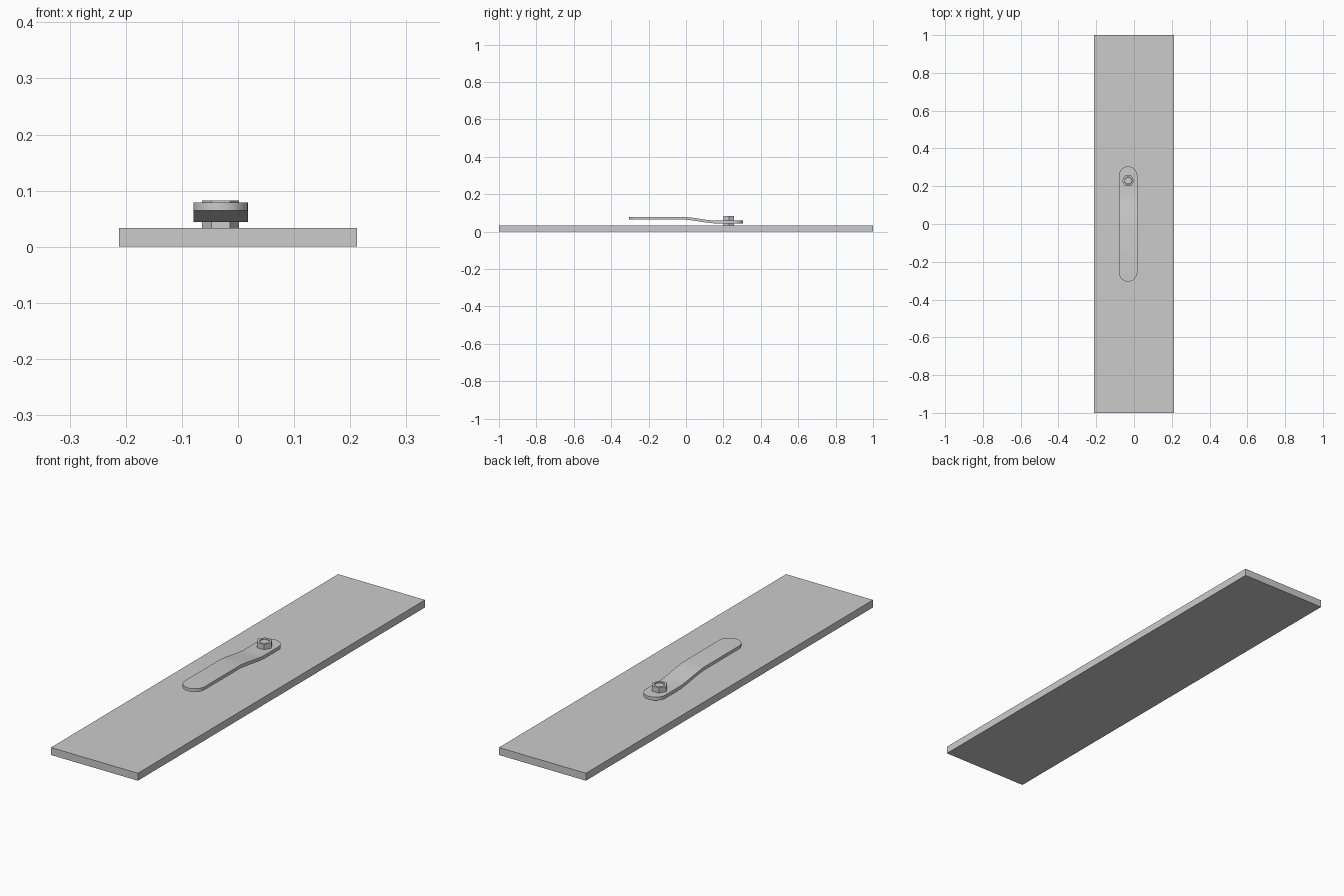
import bpy, bmesh
from math import sin, cos, pi, sqrt

if "Cube" in bpy.data.objects:
    bpy.data.objects.remove(bpy.data.objects["Cube"])

CX, BOLT_Y = -0.031, 0.229


def finish(name, bm, smooth=False):
    bmesh.ops.recalc_face_normals(bm, faces=bm.faces)
    me = bpy.data.meshes.new(name)
    bm.to_mesh(me)
    bm.free()
    ob = bpy.data.objects.new(name, me)
    bpy.context.collection.objects.link(ob)
    if smooth:
        bpy.context.view_layer.objects.active = ob
        ob.select_set(True)
        bpy.ops.object.shade_smooth_by_angle(angle=0.5)
        ob.select_set(False)
    return ob


def ring(bm, n, r, z):
    return [bm.verts.new((CX + r * cos(2 * pi * i / n), BOLT_Y + r * sin(2 * pi * i / n), z))
            for i in range(n)]


def bridge(bm, a, b):
    n = len(a)
    for i in range(n):
        bm.faces.new((a[i], a[(i + 1) % n], b[(i + 1) % n], b[i]))


def prism(name, n, r, z0, z1, smooth=False):
    bm = bmesh.new()
    a, b = ring(bm, n, r, z0), ring(bm, n, r, z1)
    bridge(bm, a, b)
    bm.faces.new(a)
    bm.faces.new(b)
    return finish(name, bm, smooth)


# base plate
bm = bmesh.new()
bmesh.ops.create_cube(bm, size=1)
for v in bm.verts:
    v.co = (v.co.x * 0.424, v.co.y * 2, (v.co.z + 0.5) * 0.033)
finish("base_plate", bm)

# cranked arm: rows across the width, rounded ends, gentle step down to the bolt
R, L, THICK = 0.0485, 0.305, 0.0145


def arm_top(y):
    t = min(max((y + 0.01) / 0.16, 0), 1)
    s = t * t * (3 - 2 * t) * 0.4 + t * 0.6
    return 0.079 - 0.0205 * s


cap = [L - R + R * sin(pi / 2 * i / 10) for i in range(11)]
ys = sorted([-y for y in cap] + [-0.01 + 0.16 * i / 10 for i in range(11)] + cap)
bm = bmesh.new()
rows = []
for y in ys:
    d = max(abs(y) - (L - R), 0)
    w = max(sqrt(max(R * R - d * d, 0)), 0.001)
    z = arm_top(y)
    rows.append([bm.verts.new((CX + sx * w, y, zz))
                 for sx, zz in ((-1, z - THICK), (1, z - THICK), (1, z), (-1, z))])
for a, b in zip(rows, rows[1:]):
    bridge(bm, a, b)
bm.faces.new(rows[0])
bm.faces.new(rows[-1])
finish("pivot_arm", bm, True)

# spacer nut under the arm
prism("lower_nut", 6, 0.033, 0.033, 0.0445)

# top nut with a round bore
bm = bmesh.new()
outer = [ring(bm, 6, 0.033, z) for z in (0.0585, 0.082)]
inner = [ring(bm, 24, 0.02, z) for z in (0.0585, 0.082)]
bridge(bm, *outer)
bridge(bm, *inner)
for o, n in zip(outer, inner):
    for i in range(6):
        j = (i + 1) % 6
        bm.faces.new([o[i], o[j]] + [n[(4 * i + k) % 24] for k in range(4, -1, -1)])
finish("upper_nut", bm, True)

# threaded stud inside the nut
prism("stud", 24, 0.0185, 0.033, 0.079, True)
